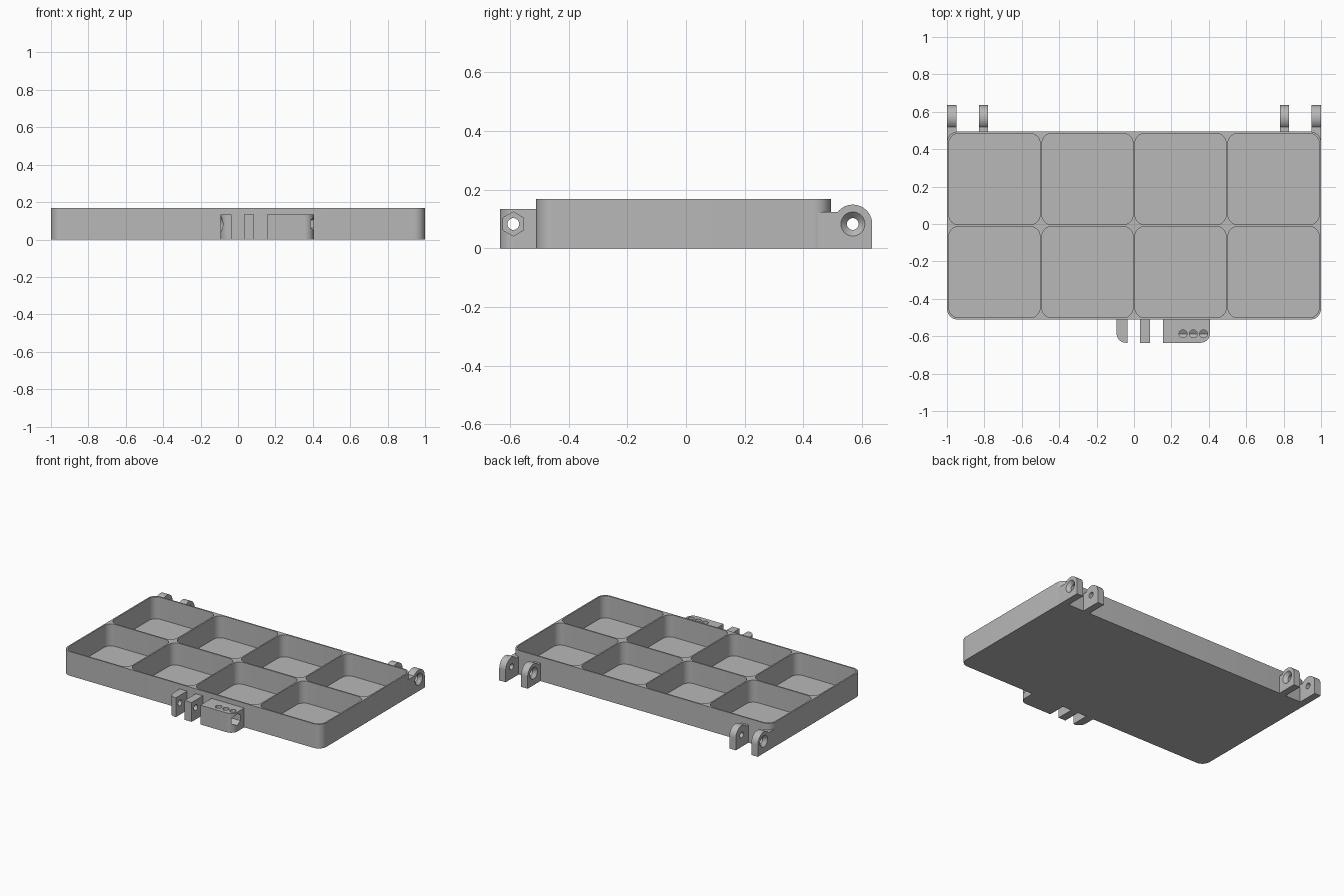
import bpy, bmesh
from math import sin, cos, asin, pi, radians
from mathutils import Matrix

cube = bpy.data.objects.get("Cube")
if cube:
    bpy.data.objects.remove(cube)

grey = bpy.data.materials.new("plain grey")
grey.use_nodes = True
colour = (0.48, 0.48, 0.48, 1)
grey.diffuse_color = colour
grey.node_tree.nodes["Principled BSDF"].inputs["Base Color"].default_value = colour

FRONT, BACK, HEIGHT = -0.511, 0.494, 0.169
WALL, FLOOR, ROUND = 0.01, 0.015, 0.058
PIN_Z = 0.083


def finish(name, bm):
    bmesh.ops.recalc_face_normals(bm, faces=bm.faces)
    mesh = bpy.data.meshes.new(name)
    bm.to_mesh(mesh)
    bm.free()
    mesh.materials.append(grey)
    obj = bpy.data.objects.new(name, mesh)
    bpy.context.collection.objects.link(obj)
    return obj


def prism(name, points, low, high, place=lambda u, v, w: (u, v, w)):
    """Extrude a 2D outline from low to high, mapped into space by place."""
    bm = bmesh.new()
    ends = [[bm.verts.new(place(u, v, w)) for u, v in points] for w in (low, high)]
    for ring in ends:
        bm.faces.new(ring)
    n = len(points)
    for i in range(n):
        j = (i + 1) % n
        bm.faces.new((ends[0][i], ends[0][j], ends[1][j], ends[1][i]))
    return finish(name, bm)


def arc(u, v, r, start, end, steps=10):
    return [(u + r * cos(a), v + r * sin(a))
            for a in (start + (end - start) * i / steps for i in range(steps + 1))]


def rounded(x0, x1, y0, y1, radii):
    """Rectangle outline, radii from front left of the page anticlockwise."""
    points = []
    corners = ((x0, y0, 1, 1), (x1, y0, -1, 1), (x1, y1, -1, -1), (x0, y1, 1, -1))
    for i, ((x, y, dx, dy), r) in enumerate(zip(corners, radii)):
        start = pi + i * pi / 2
        points += arc(x + dx * r, y + dy * r, r, start, start + pi / 2) if r else [(x, y)]
    return points


def bore(x0, x1, r0, r1, y, z, sides=32):
    """Cutter along x, tapering from r0 to r1."""
    bm = bmesh.new()
    turn = Matrix.Rotation(pi / 2, 4, "Y") @ Matrix.Rotation(pi / 2, 4, "Z")
    bmesh.ops.create_cone(bm, cap_ends=True, segments=sides, radius1=r0, radius2=r1,
                          depth=x1 - x0, matrix=Matrix.Translation(((x0 + x1) / 2, y, z)) @ turn)
    return finish("cutter", bm)


def cut(obj, cutters):
    bpy.context.view_layer.objects.active = obj
    for cutter in cutters:
        cutter.hide_render = True
        mod = obj.modifiers.new("cut", "BOOLEAN")
        mod.operation, mod.solver, mod.object = "DIFFERENCE", "EXACT", cutter
        bpy.ops.object.modifier_apply(modifier=mod.name)


def smooth(obj):
    bpy.ops.object.select_all(action="DESELECT")
    obj.select_set(True)
    bpy.context.view_layer.objects.active = obj
    bpy.ops.object.shade_smooth_by_angle(angle=radians(30))


def discard(cutters):
    for cutter in cutters:
        bpy.data.objects.remove(cutter)


# Tray with two rows of four pockets
tray = prism("tray", rounded(-1, 1, FRONT, BACK, [ROUND] * 4), 0, HEIGHT)
width = (2 - 5 * WALL) / 4
depth = (BACK - FRONT - 3 * WALL) / 2
pockets = []
for col in range(4):
    for row in range(2):
        x = -1 + WALL + col * (width + WALL)
        y = FRONT + WALL + row * (depth + WALL)
        outline = rounded(x, x + width, y, y + depth, [ROUND - WALL / 2] * 4)
        pockets.append(prism("pocket", outline, FLOOR, HEIGHT + 0.1))
cut(tray, pockets)
smooth(tray)

# Hinge lugs at the back, countersunk on the outer faces of each pair
PIN_Y, LUG_R, LUG_TOP = 0.569, 0.066, 0.124
meet = asin((LUG_TOP - PIN_Z) / LUG_R)
profile = [(0.45, 0), (PIN_Y + LUG_R, 0)]
profile += arc(PIN_Y, PIN_Z, LUG_R, 0, pi - meet, 24) + [(0.45, LUG_TOP)]
for side, label in ((1, "left"), (-1, "right")):
    for part, inner, outer, sunk in (("outer", 0.95, 1.0, 1), ("inner", 0.78, 0.83, -1)):
        x0, x1 = sorted((side * inner, side * outer))
        lug = prism(f"{label}_{part}_hinge_lug", profile, x0, x1, lambda u, v, w: (w, u, v))
        pin = bore(x0 - 0.1, x1 + 0.1, 0.02, 0.02, PIN_Y, PIN_Z)
        if side * sunk > 0:
            sink = bore(x1 - 0.022, x1 + 0.002, 0.02, 0.043, PIN_Y, PIN_Z)
        else:
            sink = bore(x0 - 0.002, x0 + 0.022, 0.043, 0.02, PIN_Y, PIN_Z)
        cut(lug, pockets + [pin, sink])
        discard([pin, sink])
        smooth(lug)
discard(pockets)

# Latch blocks at the front, bored for one long pin
LATCH_Y, LATCH_FRONT, LATCH_TOP = -0.589, -0.635, 0.135
blocks = (("latch_end", -0.093, -0.036, (0.05, 0, 0, 0)),
          ("latch_middle", 0.031, 0.086, (0, 0, 0, 0)),
          ("latch_block", 0.154, 0.406, (0, 0.05, 0, 0)))
for name, x0, x1, radii in blocks:
    block = prism(name, rounded(x0, x1, LATCH_FRONT, FRONT + 0.005, radii), 0, LATCH_TOP)
    cutters = [bore(x0 - 0.1, x1 + 0.1, 0.02, 0.02, LATCH_Y, PIN_Z)]
    if name == "latch_end":
        cutters.append(bore(x0 - 0.002, x0 + 0.022, 0.043, 0.02, LATCH_Y, PIN_Z))
    if name == "latch_block":
        # Six-sided channel with three round openings above it
        cutters.append(bore(0.23, x1 + 0.1, 0.041, 0.041, LATCH_Y, PIN_Z, 6))
        for x in (0.262, 0.317, 0.372):
            cutters.append(prism("opening", arc(x, LATCH_Y + 0.002, 0.021, 0, 2 * pi * 23 / 24, 23),
                                 PIN_Z, LATCH_TOP + 0.1))
    cut(block, cutters)
    discard(cutters)
    smooth(block)
